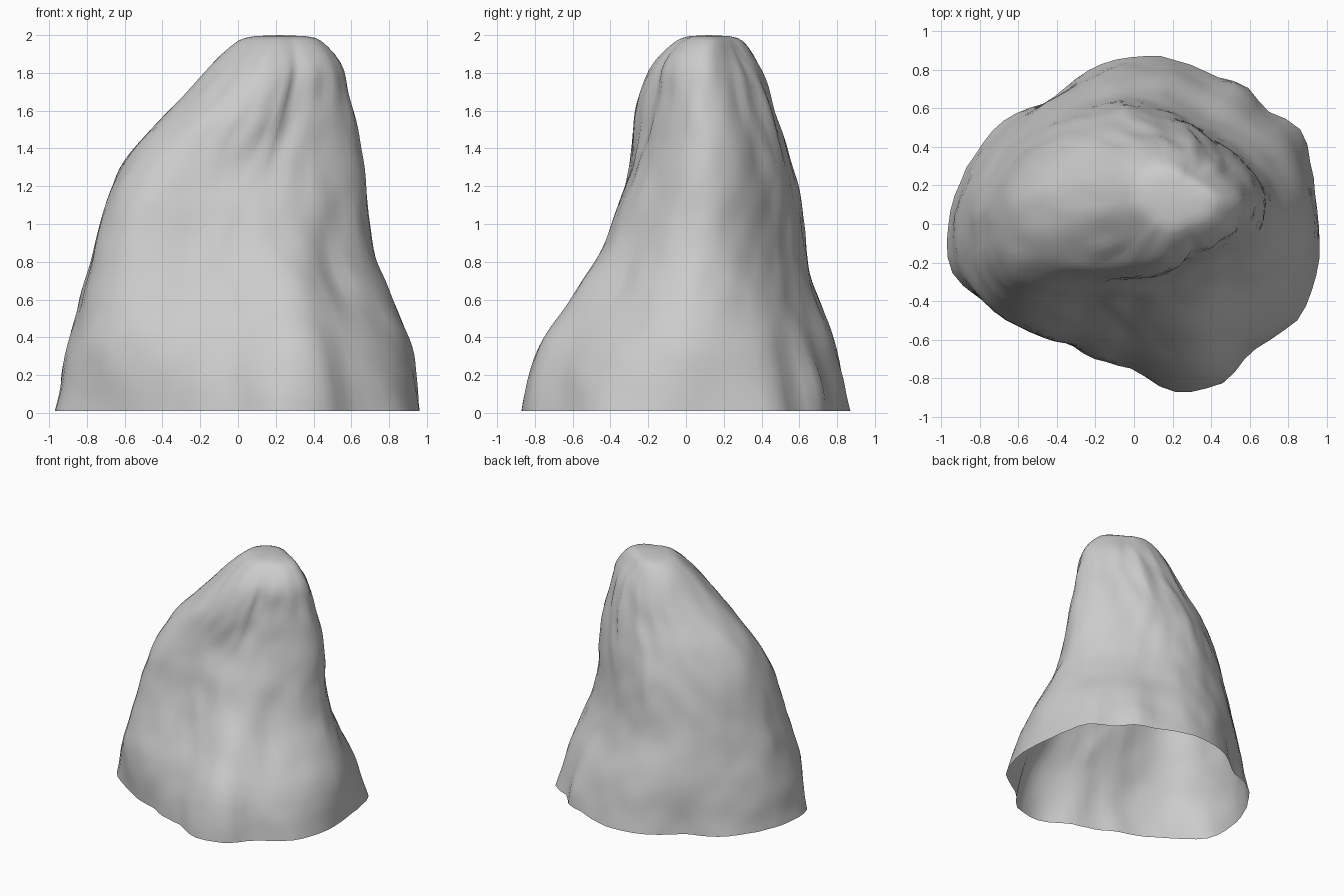
import bpy, bmesh, math
from mathutils import Vector, noise

if "Cube" in bpy.data.objects:
    bpy.data.objects.remove(bpy.data.objects["Cube"])

SEG, RINGS = 72, 44

# Outlines: z, centre, radii at equal angles counter-clockwise from +x
BASE = [.96, .96, 1.0, .925, .89, .88, .875, .84, .77, .83, .87, .90,
        .93, .94, .83, .75, .70, .71, .74, .89, .94, .91, .98, .98]
LOW = [.82, .76, .68, .70, .70, .74, .81, .76, .57, .54, .69, .70]
MID = [.69, .59, .51, .50, .51, .56, .66, .66, .46, .41, .45, .55]
UPPER = [.47, .39, .36, .35, .38, .44, .51, .46, .38, .33, .31, .37]
TOP = [.31, .23, .20, .23, .27, .29, .28, .24, .23, .23, .22, .28]
KEYS = [(0, 0, 0, BASE), (.55, 0, 0, LOW), (1.15, 0, .1, MID),
        (1.6, .15, .1, UPPER), (1.92, .2, .12, TOP)]

# Silhouette extents: z, x min, x max, y min, y max
EXTENTS = [
    (0.0, -.97, .96, -.87, .865), (0.2, -.935, .945, -.83, .825),
    (0.4, -.89, .905, -.745, .78), (0.6, -.84, .82, -.61, .705),
    (0.8, -.785, .735, -.485, .65), (1.0, -.735, .695, -.39, .62),
    (1.2, -.665, .675, -.325, .585), (1.4, -.55, .65, -.285, .53),
    (1.6, -.37, .615, -.265, .465), (1.8, -.18, .57, -.20, .405),
    (1.9, -.085, .51, -.13, .355), (1.97, .0, .44, -.05, .30),
    (1.99, .05, .40, -.01, .26)]

# Grooves and bulges: angle, z, angular width, height, depth
FLUTES = [(-50, .3, 6, .35, -.03), (-34, .7, 7, .15, -.03),
          (38, 1.15, 9, .4, -.025), (52, .15, 6, .2, .04), (40, .1, 5, .3, -.02),
          (-58, 1.65, 12, .2, -.02), (78, .05, 5, .25, .02)]


def hermite(zs, rows, z):
    """Smooth interpolation of rows of numbers along z."""
    n = len(zs)
    k = max(0, min(n - 2, sum(1 for q in zs if q <= z) - 1))
    h = zs[k + 1] - zs[k]
    t = max(0, min(1, (z - zs[k]) / h))
    a, d = max(k - 1, 0), min(k + 2, n - 1)
    h0, h1 = h / (zs[k + 1] - zs[a]), h / (zs[d] - zs[k])
    out = []
    for p, q, r, s in zip(rows[a], rows[k], rows[k + 1], rows[d]):
        m0, m1 = (r - p) * h0, (s - q) * h1
        out.append(q + m0 * t + (3 * (r - q) - 2 * m0 - m1) * t * t
                   + (2 * (q - r) + m0 + m1) * t ** 3)
    return out


def outline(cx, cy, radii):
    """Flat x, y list of a smooth closed outline."""
    n, out = len(radii), []
    for i in range(SEG):
        u = i / SEG * n
        k = int(u)
        rows = [[radii[(k + j) % n]] for j in (-1, 0, 1, 2)]
        r = hermite([-1, 0, 1, 2], rows, u - k)[0]
        t = math.tau * i / SEG
        out += [cx + r * math.cos(t), cy + r * math.sin(t)]
    return out


def fit(vals, lo, hi):
    a, b = min(vals), max(vals)
    return [lo + (v - a) / (b - a) * (hi - lo) for v in vals]


key_z = [k[0] for k in KEYS]
key_rows = [outline(*k[1:]) for k in KEYS]
ext_z = [e[0] for e in EXTENTS]
ext_rows = [e[1:] for e in EXTENTS]


def section(z):
    flat = hermite(key_z, key_rows, z)
    x0, x1, y0, y1 = hermite(ext_z, ext_rows, z)
    c = Vector(((x0 + x1) / 2, (y0 + y1) / 2, z))
    out = []
    for i, (x, y) in enumerate(zip(fit(flat[::2], x0, x1), fit(flat[1::2], y0, y1))):
        deg = 360 * i / SEG
        a = math.radians(deg)
        d = .012 * noise.noise(Vector((3 * math.cos(a), 3 * math.sin(a), z * 2)))
        d += .014 * noise.noise(Vector((6 * math.cos(a), 6 * math.sin(a), z * 5 + 5)))
        for ang, fz, w, h, depth in FLUTES:
            da = (deg - ang + 180) % 360 - 180
            d += depth * math.exp(-(da / w) ** 2 - ((z - fz) / h) ** 2)
        p = Vector((x, y, z))
        out.append(p + (p - c).normalized() * d * min(1, (2.01 - z) * 4))
    return out


# Rock shell, open underneath, with a rounded summit
bm = bmesh.new()
levels = [.01 + 1.89 * i / RINGS for i in range(RINGS + 1)] + [1.94, 1.97, 1.985]
rings = [[bm.verts.new(p) for p in section(z)] for z in levels]
summit = Vector((.22, .12, 2.0))
rings.append([bm.verts.new(v.co.lerp(summit, .3)) for v in rings[-1]])
for v in rings[-1]:
    v.co.z = 1.995
for lo, hi in zip(rings, rings[1:]):
    for i in range(SEG):
        j = (i + 1) % SEG
        bm.faces.new((lo[i], lo[j], hi[j], hi[i]))
tip = bm.verts.new(summit)
for i in range(SEG):
    bm.faces.new((rings[-1][i], rings[-1][(i + 1) % SEG], tip))
for f in bm.faces:
    f.smooth = True
mesh = bpy.data.meshes.new("rock")
bm.to_mesh(mesh)
bm.free()
bpy.context.collection.objects.link(bpy.data.objects.new("rock", mesh))
